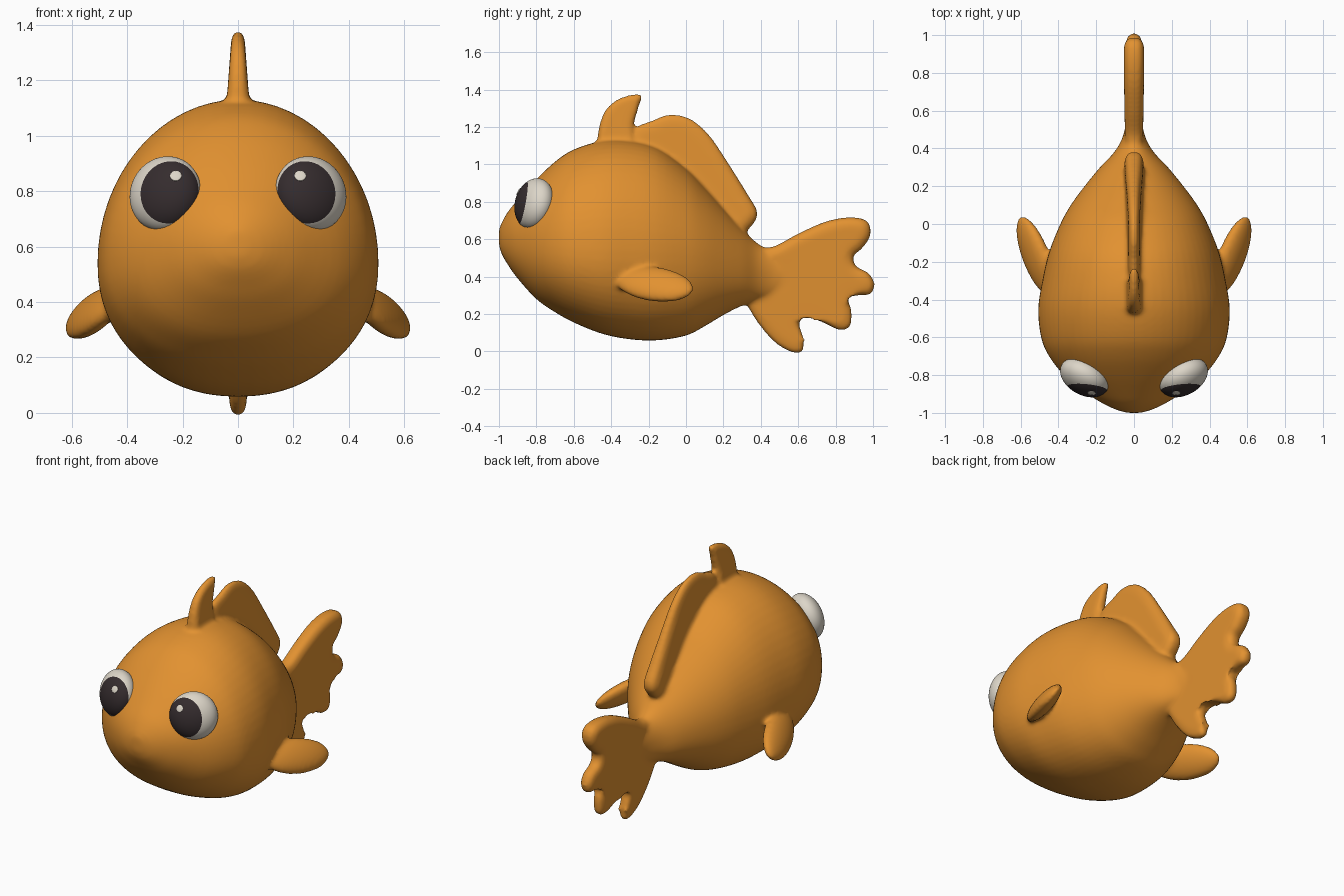
import bpy
import bmesh
from math import cos, sin, pi, radians
from mathutils import Vector, Matrix

cube = bpy.data.objects.get("Cube")
if cube:
    bpy.data.objects.remove(cube, do_unlink=True)


def make_material(name, color):
    mat = bpy.data.materials.new(name)
    mat.use_nodes = True
    mat.diffuse_color = (*color, 1)
    shader = next(n for n in mat.node_tree.nodes if n.type == 'BSDF_PRINCIPLED')
    shader.inputs["Base Color"].default_value = (*color, 1)
    shader.inputs["Roughness"].default_value = 0.6
    return mat


orange = make_material("orange skin", (0.76, 0.285, 0.03))
white = make_material("eye white", (0.72, 0.67, 0.58))
dark = make_material("dark pupil", (0.035, 0.025, 0.027))


def add_object(name, bm, *materials):
    """Turn a bmesh into a smooth shaded object."""
    bmesh.ops.recalc_face_normals(bm, faces=bm.faces)
    mesh = bpy.data.meshes.new(name)
    for face in bm.faces:
        face.smooth = True
    bm.to_mesh(mesh)
    bm.free()
    for mat in materials:
        mesh.materials.append(mat)
    obj = bpy.data.objects.new(name, mesh)
    bpy.context.collection.objects.link(obj)
    return obj


def smooth_path(points, steps, closed):
    """Catmull-Rom interpolation of tuples of any length."""
    count = len(points)
    result = []

    def pick(i):
        return points[i % count] if closed else points[max(0, min(i, count - 1))]

    for i in range(count if closed else count - 1):
        quad = [pick(i + k) for k in (-1, 0, 1, 2)]
        for s in range(steps):
            t = s / steps
            result.append(tuple(
                b + t * (c - a) / 2
                + t * t * (2 * a - 5 * b + 4 * c - d) / 2
                + t ** 3 * (3 * b - a - 3 * c + d) / 2
                for a, b, c, d in zip(*quad)))
    if not closed:
        result.append(points[-1])
    return result


def bridge(bm, rings):
    """Skin a list of equal closed rings and cap both ends."""
    count = len(rings[0])
    for r, q in zip(rings, rings[1:]):
        for k in range(count):
            n = (k + 1) % count
            bm.faces.new((r[k], r[n], q[n], q[k]))
    bm.faces.new(rings[0])
    bm.faces.new(rings[-1])


def add_loft(bm, sections, sides=64):
    """Loft of egg-shaped rings: y, bottom, widest height, top, half width."""
    rings = []
    for y, low, mid, high, wide in smooth_path(sections, 4, False):
        ring = []
        for k in range(sides):
            c, s = cos(2 * pi * k / sides), sin(2 * pi * k / sides)
            if s < 0:  # fuller belly
                c = abs(c) ** 0.9 * (1 if c > 0 else -1)
                s = -abs(s) ** 0.9
            reach = high - mid if s > 0 else mid - low
            ring.append(bm.verts.new((wide * c, y, mid + reach * s)))
        rings.append(ring)
    bridge(bm, rings)


def add_fin(bm, outline, half_low, half_high, rim):
    """Upright fin with a rounded rim, from a clockwise (y, z) outline."""
    path = [Vector(p) for p in smooth_path(outline, 4, True)]
    low, high = min(p.y for p in path), max(p.y for p in path)
    inward = []
    for k, p in enumerate(path):
        tangent = (path[(k + 1) % len(path)] - path[k - 1]).normalized()
        inward.append(Vector((tangent.y, -tangent.x)))
    rings = []
    # Inset and thickness of each ring, from one flat side to the other
    for inset, thick in ((1, -1), (0.35, -0.8), (0, -0.4), (0, 0.4), (0.35, 0.8), (1, 1)):
        ring = []
        for p, n in zip(path, inward):
            q = p + n * inset * rim
            half = half_low + (half_high - half_low) * (q.y - low) / (high - low)
            ring.append(bm.verts.new((thick * half, q.x, q.y)))
        rings.append(ring)
    bridge(bm, rings)


# Body and fins are modelled as overlapping solids, then fused
skin = bmesh.new()

body_sections = [
    (-1.0, 0.57, 0.61, 0.65, 0.03), (-0.985, 0.52, 0.6, 0.69, 0.09),
    (-0.95, 0.46, 0.6, 0.75, 0.165), (-0.9, 0.39, 0.59, 0.81, 0.245),
    (-0.8, 0.28, 0.57, 0.92, 0.37), (-0.7, 0.21, 0.56, 1.015, 0.45),
    (-0.6, 0.155, 0.55, 1.08, 0.492), (-0.45, 0.095, 0.54, 1.125, 0.507),
    (-0.3, 0.065, 0.54, 1.125, 0.485), (-0.15, 0.06, 0.53, 1.085, 0.45),
    (0.0, 0.085, 0.52, 0.98, 0.39), (0.1, 0.135, 0.5, 0.88, 0.335),
    (0.2, 0.195, 0.47, 0.77, 0.262), (0.3, 0.245, 0.44, 0.66, 0.18),
    (0.38, 0.27, 0.42, 0.58, 0.105), (0.46, 0.28, 0.42, 0.54, 0.06),
    (0.55, 0.32, 0.42, 0.5, 0.04)]
add_loft(skin, body_sections)

tail_fin = [
    (0.3, 0.52), (0.4, 0.55), (0.48, 0.565), (0.6, 0.63), (0.75, 0.695),
    (0.88, 0.717), (0.97, 0.695), (0.985, 0.62), (0.94, 0.55), (0.895, 0.51),
    (0.91, 0.455), (0.975, 0.42), (1.008, 0.36), (0.985, 0.305), (0.92, 0.3),
    (0.865, 0.285), (0.885, 0.22), (0.878, 0.135), (0.82, 0.115), (0.73, 0.155),
    (0.64, 0.185), (0.605, 0.15), (0.625, 0.08), (0.625, 0.003), (0.57, -0.006),
    (0.48, 0.045), (0.39, 0.145), (0.32, 0.26), (0.25, 0.4)]
add_fin(skin, tail_fin, 0.03, 0.056, 0.045)

back_fin = [
    (-0.3, 1.0), (-0.28, 1.18), (-0.18, 1.235), (-0.08, 1.268), (0.03, 1.24),
    (0.13, 1.15), (0.24, 0.985), (0.33, 0.84), (0.38, 0.75), (0.365, 0.69),
    (0.3, 0.635), (0.2, 0.65), (0.0, 0.85)]
add_fin(skin, back_fin, 0.056, 0.026, 0.05)

head_crest = [
    (-0.5, 1.03), (-0.475, 1.13), (-0.46, 1.22), (-0.42, 1.305), (-0.34, 1.36),
    (-0.238, 1.375), (-0.255, 1.3), (-0.28, 1.2), (-0.27, 1.05), (-0.4, 1.0)]
add_fin(skin, head_crest, 0.05, 0.022, 0.025)

# Side fins are flattened ovals sweeping out and back
for side in (-1, 1):
    along = Vector((0.075 * side, 0.21, -0.025))
    across = Vector((0.06 * side, -0.01, -0.088))
    thick = along.cross(across).normalized() * 0.05
    frame = Matrix((along, across, thick)).transposed().to_4x4()
    frame.translation = (0.52 * side, -0.17, 0.36)
    bmesh.ops.create_uvsphere(skin, u_segments=32, v_segments=20, radius=1, matrix=frame)

fish = add_object("body_with_fins", skin, orange)
fuse = fish.modifiers.new("fuse", 'REMESH')
fuse.mode = 'VOXEL'
fuse.voxel_size = 0.012
fuse.use_smooth_shade = True
soften = fish.modifiers.new("soften", 'SMOOTH')
soften.factor = 0.5
soften.iterations = 8

# Eyes: flattened balls facing outward, the pupil a cap turned toward the nose
for side, label in ((1, "left"), (-1, "right")):
    outward = Vector((0.47 * side, -0.85, 0.24)).normalized()
    lateral = Vector((0.875 * side, 0.484, 0))
    upward = (Vector((0, 0, 1)) - outward * outward.z).normalized()
    axes = (lateral * 0.138, upward * 0.138, outward * 0.09)
    frame = Matrix(axes).transposed().to_4x4()
    frame.translation = (0.262 * side, -0.812, 0.79)
    aim = Vector((-0.53, -0.06, 0.85)).to_track_quat('Z', 'Y').to_matrix().to_4x4()

    ball = bmesh.new()
    bmesh.ops.create_uvsphere(ball, u_segments=48, v_segments=45, radius=1)
    for face in ball.faces:
        angle = face.calc_center_median().angle(Vector((0, 0, 1)))
        face.material_index = int(angle < radians(54))
    ball.transform(frame @ aim)
    add_object(label + "_eye", ball, white, dark)

    # Glint is a thin disc resting on the pupil
    spot = Vector((-0.53, 0.365, 0.765))
    normal = sum((a * s / a.length_squared for a, s in zip(axes, spot)), Vector())
    turn = normal.to_track_quat('Z', 'Y').to_matrix().to_4x4()
    glint = bmesh.new()
    bmesh.ops.create_uvsphere(glint, u_segments=24, v_segments=12, radius=1)
    glint.transform(Matrix.Translation(frame @ spot) @ turn
                    @ Matrix.Diagonal((0.021, 0.021, 0.004, 1)))
    add_object(label + "_eye_glint", glint, white)
